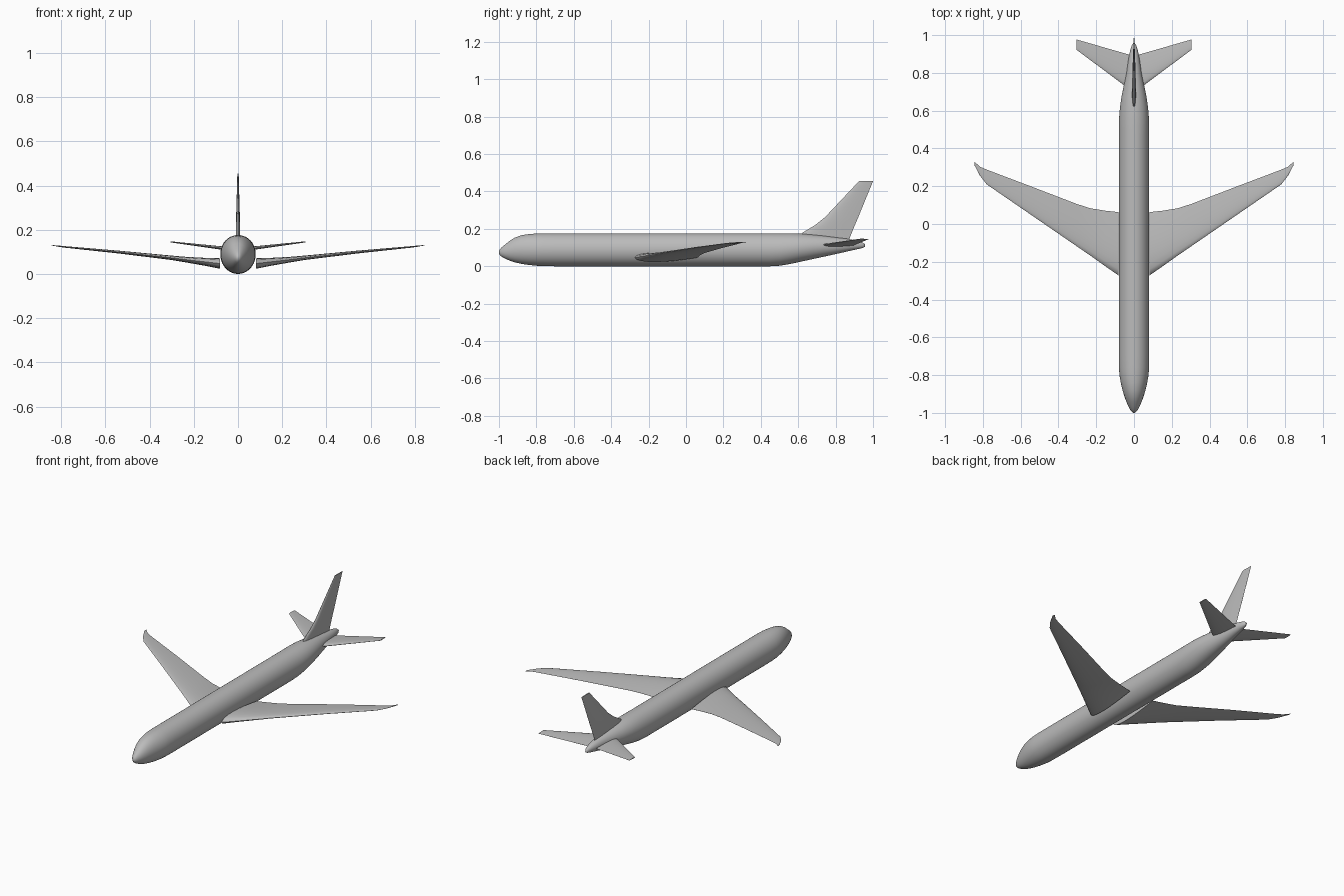
import bpy, bmesh, math

grey = bpy.data.materials.new("light_grey")
grey.diffuse_color = (0.5, 0.5, 0.5, 1)


def loft(name, rings, angle, mirror=False):
    """Skin a list of equal-length closed rings and cap both ends."""
    bm = bmesh.new()
    vs = [[bm.verts.new(p) for p in r] for r in rings]
    n = len(vs[0])
    for a, b in zip(vs, vs[1:]):
        for i in range(n):
            j = (i + 1) % n
            bm.faces.new((a[i], a[j], b[j], b[i]))
    bm.faces.new(vs[0])
    bm.faces.new(vs[-1])
    bmesh.ops.recalc_face_normals(bm, faces=bm.faces)
    me = bpy.data.meshes.new(name)
    bm.to_mesh(me)
    bm.free()
    me.materials.append(grey)
    me.shade_smooth()
    me.set_sharp_from_angle(angle=math.radians(angle))
    ob = bpy.data.objects.new(name, me)
    bpy.context.collection.objects.link(ob)
    if mirror:
        ob.modifiers.new("mirror", 'MIRROR')
    return ob


def airfoil(lead, trail, thick, n=10):
    """Teardrop section: list of (chordwise y, offset across the chord)."""
    up = []
    for i in range(n + 1):
        t = (1 - math.cos(math.pi * i / n)) / 2
        h = 5 * (0.2969 * math.sqrt(t) - 0.126 * t - 0.3516 * t**2
                 + 0.2843 * t**3 - 0.1015 * t**4)
        up.append((lead + (trail - lead) * t, h * thick))
    return up + [(y, -h) for y, h in up[-1:0:-1]]


# Fuselage: y, bottom z, top z, half width
stations = [
    (-1.0, 0.070, 0.080, 0.004), (-0.995, 0.060, 0.090, 0.011),
    (-0.985, 0.051, 0.102, 0.019), (-0.965, 0.040, 0.118, 0.030),
    (-0.94, 0.029, 0.138, 0.041), (-0.915, 0.021, 0.153, 0.050),
    (-0.88, 0.013, 0.166, 0.061), (-0.84, 0.007, 0.172, 0.070),
    (-0.80, 0.003, 0.175, 0.077), (-0.76, 0.001, 0.176, 0.0795),
    (-0.70, 0.0, 0.176, 0.08), (0.45, 0.0, 0.176, 0.08),
    (0.50, 0.003, 0.176, 0.08), (0.56, 0.013, 0.176, 0.079),
    (0.62, 0.026, 0.174, 0.074), (0.68, 0.039, 0.169, 0.065),
    (0.74, 0.052, 0.163, 0.053), (0.80, 0.065, 0.155, 0.041),
    (0.87, 0.081, 0.146, 0.030), (0.92, 0.092, 0.136, 0.020),
    (0.945, 0.098, 0.127, 0.012), (0.958, 0.104, 0.117, 0.004)]
SIDES = 40
rings = []
for y, lo, hi, w in stations:
    c, h = (lo + hi) / 2, (hi - lo) / 2
    rings.append([(w * math.cos(2 * math.pi * i / SIDES), y,
                   c + h * math.sin(2 * math.pi * i / SIDES))
                  for i in range(SIDES)])
loft("fuselage", rings, 60)

# Swept wings: x, leading y, trailing y, z, thickness
wing = [
    (0.081, -0.273, 0.063, 0.047, 0.048), (0.15, -0.225, 0.070, 0.055, 0.036),
    (0.23, -0.168, 0.083, 0.064, 0.026), (0.30, -0.120, 0.105, 0.073, 0.020),
    (0.54, 0.045, 0.197, 0.099, 0.013), (0.78, 0.210, 0.288, 0.122, 0.007),
    (0.815, 0.255, 0.303, 0.126, 0.005), (0.845, 0.312, 0.330, 0.130, 0.002)]
loft("wings", [[(x, y, z + h) for y, h in airfoil(a, b, t)]
               for x, a, b, z, t in wing], 40, True)

# Tailplanes
tail = [(0.02, 0.71, 0.895, 0.111, 0.018), (0.305, 0.923, 0.977, 0.145, 0.005)]
loft("tailplanes", [[(x, y, z + h) for y, h in airfoil(a, b, t)]
                    for x, a, b, z, t in tail], 40, True)

# Upright fin with its faired foot: z, leading y, trailing y, thickness
fin = [(0.13, 0.61, 0.867, 0.020), (0.178, 0.62, 0.886, 0.020),
       (0.22, 0.69, 0.903, 0.019), (0.262, 0.743, 0.921, 0.017),
       (0.455, 0.925, 1.0, 0.006)]
loft("fin", [[(h, y, z) for y, h in airfoil(a, b, t)]
             for z, a, b, t in fin], 40)
